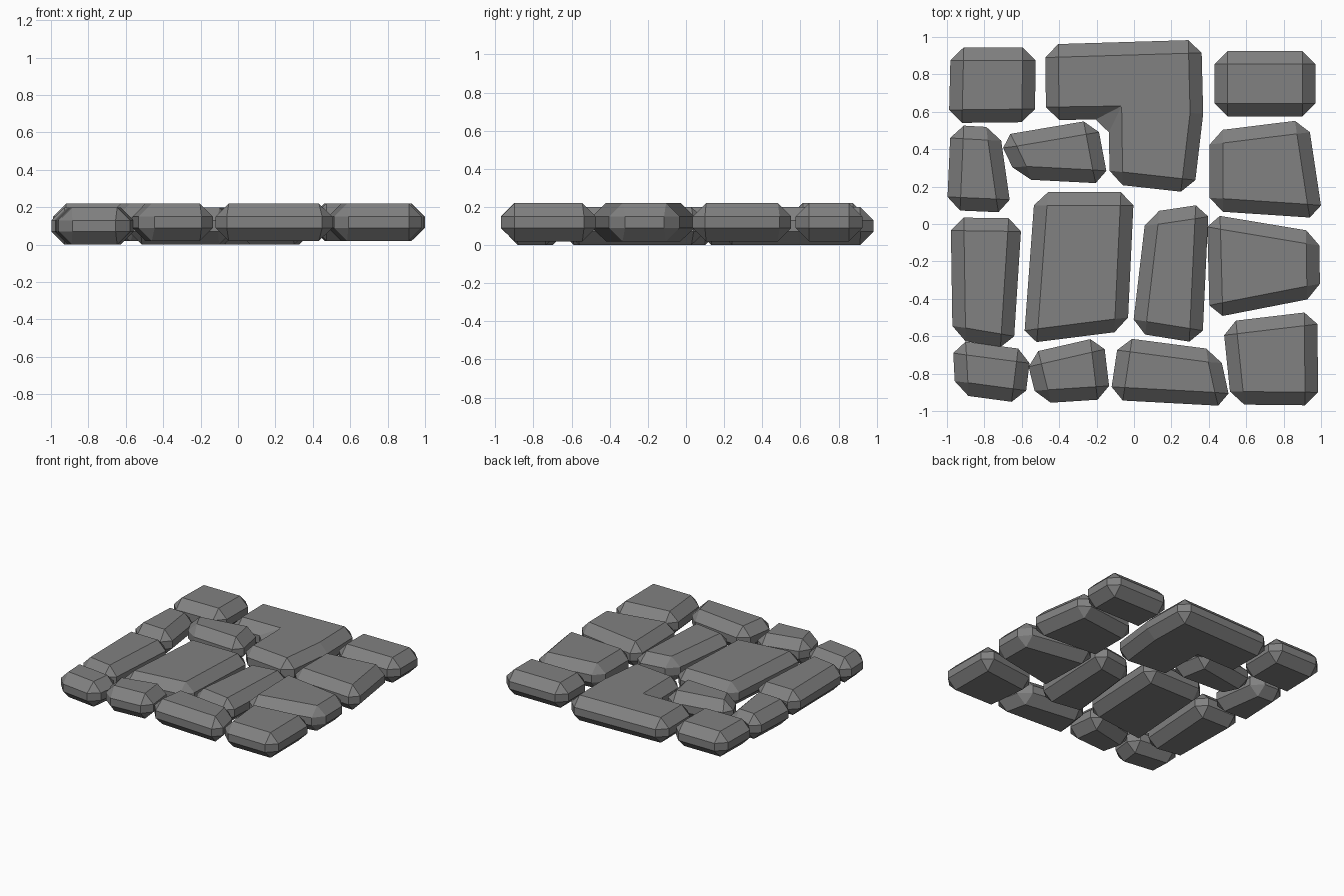
import bpy
import bmesh
import math

cube = bpy.data.objects.get("Cube")
if cube:
    bpy.data.objects.remove(cube, do_unlink=True)

# One stone colour
stone_grey = bpy.data.materials.new("stone_grey")
stone_grey.use_nodes = True
colour = (0.22, 0.22, 0.22, 1)
stone_grey.diffuse_color = colour
shader = next(n for n in stone_grey.node_tree.nodes if n.type == "BSDF_PRINCIPLED")
shader.inputs["Base Color"].default_value = colour

THICKNESS = 0.2
CHAMFER = 0.07
LOW, HIGH = 0.0, 0.02


def paving_stone(name, base, outline):
    """Extrude an outline into a slab and chamfer all of its real corners."""
    bm = bmesh.new()
    face = bm.faces.new([bm.verts.new((x, y, base)) for x, y in outline])
    extruded = bmesh.ops.extrude_face_region(bm, geom=[face], use_keep_orig=True)
    top = [v for v in extruded["geom"] if isinstance(v, bmesh.types.BMVert)]
    bmesh.ops.translate(bm, verts=top, vec=(0, 0, THICKNESS))
    bmesh.ops.recalc_face_normals(bm, faces=bm.faces[:])
    corners = [e for e in bm.edges if e.calc_face_angle(0) > math.radians(20)]
    bmesh.ops.bevel(bm, geom=corners, offset=CHAMFER, offset_type="OFFSET",
                    segments=1, affect="EDGES", clamp_overlap=True)
    bmesh.ops.recalc_face_normals(bm, faces=bm.faces[:])
    mesh = bpy.data.meshes.new(name)
    bm.to_mesh(mesh)
    bm.free()
    mesh.materials.append(stone_grey)
    stone = bpy.data.objects.new(name, mesh)
    bpy.context.collection.objects.link(stone)
    return stone


# Back row
paving_stone("back_right_stone", HIGH,
             [(-.98, .945), (-.525, .945), (-.53, .545), (-.99, .54)])
paving_stone("corner_shaped_stone", LOW,
             [(-.475, .96), (.36, .985), (.37, .59), (.32, .165),
              (-.13, .215), (-.135, .56), (-.47, .555)])
paving_stone("back_left_stone", HIGH,
             [(.43, .925), (.97, .925), (.97, .575), (.43, .575)])

# Second row
paving_stone("small_right_stone", LOW,
             [(-.98, .53), (-.72, .515), (-.655, .06), (-1, .075)])
paving_stone("slanted_stone", HIGH,
             [(-.73, .47), (-.2, .56), (-.135, .215), (-.62, .24)])
paving_stone("upper_left_stone", HIGH,
             [(.405, .495), (.93, .56), (1.01, .03), (.405, .07)])

# Middle row
paving_stone("long_right_stone", LOW,
             [(-.98, .035), (-.6, .03), (-.645, -.67), (-.97, -.615)])
paving_stone("centre_stone", LOW,
             [(-.53, .17), (0, .17), (-.035, -.57), (-.59, -.64)])
paving_stone("narrow_stone", LOW,
             [(.065, .06), (.4, .11), (.365, -.64), (-.01, -.58)])
paving_stone("tapered_left_stone", HIGH,
             [(.39, .055), (.99, -.045), (.995, -.39), (.405, -.505)])

# Front row
paving_stone("front_right_stone", LOW,
             [(-.97, -.62), (-.55, -.675), (-.585, -.96), (-.955, -.91)])
paving_stone("front_inner_stone", HIGH,
             [(-.58, -.695), (-.165, -.6), (-.125, -.935), (-.515, -.96)])
paving_stone("front_wide_stone", HIGH,
             [(-.08, -.605), (.455, -.675), (.52, -.975), (-.13, -.94)])
paving_stone("front_left_stone", HIGH,
             [(.475, -.525), (.98, -.465), (.985, -.97), (.52, -.965)])
